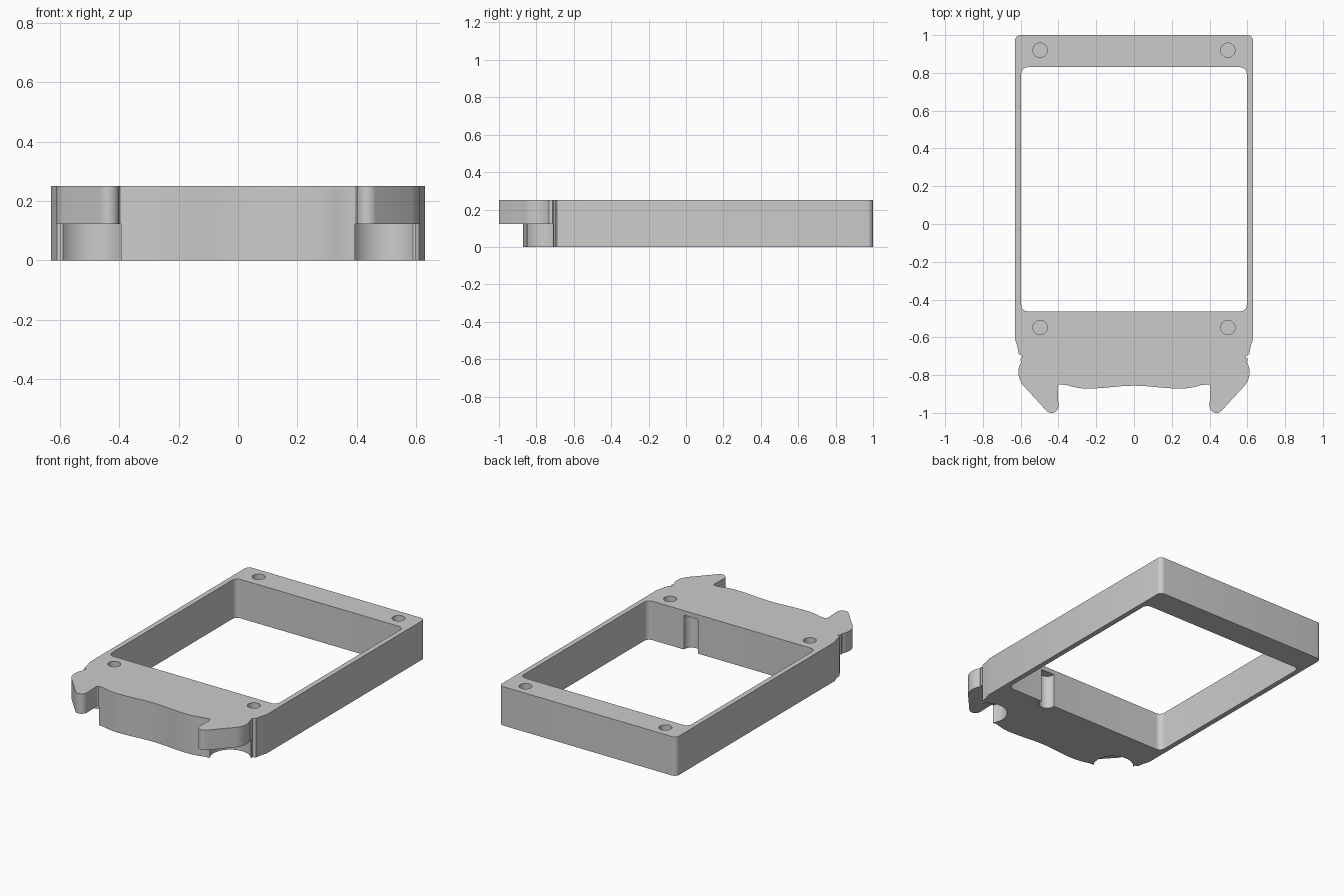
import bpy, bmesh, math

if "Cube" in bpy.data.objects:
    bpy.data.objects.remove(bpy.data.objects["Cube"])

H = 0.25        # frame height
EAR_Z = 0.122   # underside of the ears

grey = bpy.data.materials.new("plain grey")
grey.diffuse_color = (0.6, 0.6, 0.6, 1)
grey.use_nodes = True
grey.node_tree.nodes["Principled BSDF"].inputs["Base Color"].default_value = grey.diffuse_color


def arc(cx, cy, r, a0, a1, n):
    """Points on an arc, angles in degrees."""
    return [(cx + r * math.cos(math.radians(a0 + (a1 - a0) * i / n)),
             cy + r * math.sin(math.radians(a0 + (a1 - a0) * i / n))) for i in range(n + 1)]


def prism(name, pts, z0, z1):
    bm = bmesh.new()
    face = bm.faces.new([bm.verts.new((x, y, z0)) for x, y in pts])
    top = bmesh.ops.extrude_face_region(bm, geom=[face])["geom"]
    bmesh.ops.translate(bm, vec=(0, 0, z1 - z0),
                        verts=[v for v in top if isinstance(v, bmesh.types.BMVert)])
    bmesh.ops.recalc_face_normals(bm, faces=bm.faces)
    mesh = bpy.data.meshes.new(name)
    bm.to_mesh(mesh)
    bm.free()
    obj = bpy.data.objects.new(name, mesh)
    bpy.context.collection.objects.link(obj)
    mesh.materials.append(grey)
    return obj


# Outline of the right half, from the back edge round to the front centre
half = arc(0.6, 0.97, 0.03, 90, 0, 8)
half += [(0.63, -0.61), (0.618, -0.645), (0.61, -0.69), (0.592, -0.697), (0.592, -0.707), (0.602, -0.715)]
half += arc(0.505, -0.785, 0.107, 30, -42, 14)      # rounded ear
half += arc(0.437, -0.963, 0.037, -45, -180, 12)    # ear tip
half += [(0.404, -0.87), (0.403, -0.858), (0.397, -0.85)]
half += [(x / 100, -0.8635 + 0.0075 * math.cos(math.pi * x / 24)
          + (0.02 * ((x - 26) / 13) ** 2 if x > 26 else 0)) for x in range(36, -1, -3)]
outline = half + [(-x, y) for x, y in reversed(half[:-1])]
frame = prism("frame", outline, 0, H)

cutters = []
# Rounded window opening
r = 0.035
window = []
for cx, cy, a in ((0.597, 0.83, 0), (-0.597, 0.83, 90), (-0.597, -0.463, 180), (0.597, -0.463, 270)):
    window += arc(cx - math.copysign(r, cx), cy - math.copysign(r, cy), r, a, a + 90, 8)
cutters.append(prism("window_cutter", window, -0.1, H + 0.1))

# Blind screw holes
for sx in (-1, 1):
    for y in (0.92, -0.548):
        cutters.append(prism("hole_cutter", arc(sx * 0.497, y, 0.038, 0, 360, 32)[:-1], 0.08, H + 0.1))

# Round relief beneath each ear
relief = arc(0.495, -0.785, 0.12, 38, 218, 28) + [(0.398, -1.1), (0.8, -1.1), (0.8, -0.711)]
for sx in (-1, 1):
    cutters.append(prism("ear_cutter", [(sx * x, y) for x, y in relief], -0.1, EAR_Z))

# Cable groove in the front wall of the window
cutters.append(prism("groove_cutter", arc(0.29, -0.468, 0.05, 0, 360, 32)[:-1], -0.1, 0.22))

for c in cutters:
    c.hide_render = True
    mod = frame.modifiers.new(c.name, "BOOLEAN")
    mod.operation = "DIFFERENCE"
    mod.solver = "EXACT"
    mod.object = c

# Bake the cuts, then remove the cutters
bpy.context.view_layer.update()
dg = bpy.context.evaluated_depsgraph_get()
baked = bpy.data.meshes.new_from_object(frame.evaluated_get(dg))
frame.modifiers.clear()
frame.data = baked
baked.materials.clear()
baked.materials.append(grey)
for c in cutters:
    bpy.data.objects.remove(c)

bpy.context.view_layer.objects.active = frame
frame.select_set(True)
bpy.ops.object.shade_smooth_by_angle(angle=math.radians(30))
